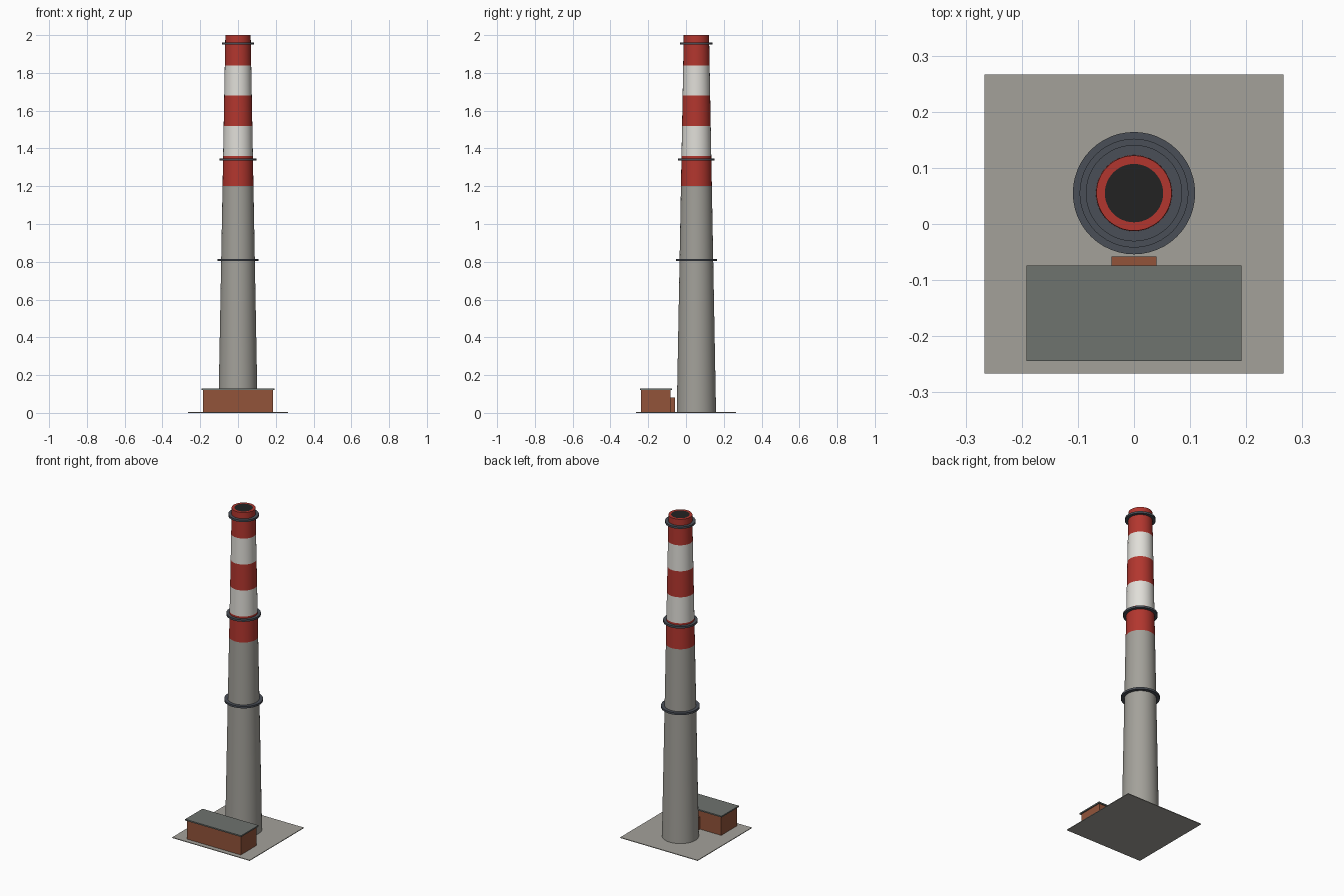
import bpy, bmesh, math

if "Cube" in bpy.data.objects:
    bpy.data.objects.remove(bpy.data.objects["Cube"])


def material(name, rgb):
    # sRGB bytes to linear values
    lin = [((c / 255 + 0.055) / 1.055) ** 2.4 for c in rgb]
    m = bpy.data.materials.new(name)
    m.use_nodes = True
    m.diffuse_color = (*lin, 1)
    m.node_tree.nodes["Principled BSDF"].inputs["Base Color"].default_value = (*lin, 1)
    return m


concrete = material("concrete", (163, 161, 154))
red = material("red_paint", (178, 54, 46))
white = material("white_paint", (224, 222, 216))
steel = material("dark_steel", (74, 79, 87))
brick = material("brick", (146, 84, 58))
roofing = material("roofing", (110, 115, 111))
soot = material("soot", (34, 34, 34))

CY = 0.055        # chimney axis in y
SIDES = 48
R_BASE, R_TOP, HEIGHT = 0.104, 0.067, 2.0


def radius_at(z):
    return R_BASE + (R_TOP - R_BASE) * z / HEIGHT


def box(name, x, y0, y1, z0, z1, mat):
    bpy.ops.mesh.primitive_cube_add(size=1, location=(0, (y0 + y1) / 2, (z0 + z1) / 2))
    ob = bpy.context.object
    ob.name = name
    ob.scale = (2 * x, y1 - y0, z1 - z0)
    bpy.ops.object.transform_apply(location=False, rotation=False, scale=True)
    ob.data.materials.append(mat)
    return ob


def lathe(name, profile, mats):
    """Revolve (radius, z, material index) points; zero radius closes with a fan."""
    bm = bmesh.new()
    rings = []
    for r, z, _ in profile:
        if r == 0:
            rings.append([bm.verts.new((0, 0, z))] * SIDES)
        else:
            rings.append([bm.verts.new((r * math.cos(a), r * math.sin(a), z))
                          for a in (2 * math.pi * i / SIDES for i in range(SIDES))])
    for (lo, hi, point) in zip(rings, rings[1:], profile[1:]):
        for i in range(SIDES):
            j = (i + 1) % SIDES
            corners = dict.fromkeys((lo[i], lo[j], hi[j], hi[i]))
            bm.faces.new(list(corners)).material_index = point[2]
    bmesh.ops.recalc_face_normals(bm, faces=bm.faces)
    mesh = bpy.data.meshes.new(name)
    bm.to_mesh(mesh)
    bm.free()
    for m in mats:
        mesh.materials.append(m)
    ob = bpy.data.objects.new(name, mesh)
    ob.location.y = CY
    bpy.context.collection.objects.link(ob)
    bpy.ops.object.select_all(action="DESELECT")
    ob.select_set(True)
    bpy.context.view_layer.objects.active = ob
    bpy.ops.object.shade_smooth_by_angle(angle=math.radians(30))
    return ob


# Ground slab
box("ground_slab", 0.266, -0.266, 0.266, 0, 0.004, concrete)

# Tapered shaft with painted warning bands and a dark mouth
profile = [(0, 0, 0), (R_BASE, 0, 0), (radius_at(1.2), 1.2, 0)]
for k in range(1, 6):
    z = 1.2 + 0.16 * k
    profile.append((radius_at(z), z, 1 if k % 2 else 2))
profile += [(0.052, HEIGHT, 1), (0, HEIGHT, 3)]
lathe("chimney_shaft", profile, [concrete, red, white, soot])

# Steel gallery rings
for name, z, r in (("lower_ring", 0.81, 0.109), ("middle_ring", 1.342, 0.097),
                   ("upper_ring", 1.956, 0.086)):
    inner = radius_at(z) - 0.004
    h = 0.006
    lathe(name, [(inner, z - h, 0), (r, z - h, 0), (r, z + h, 0),
                 (inner, z + h, 0), (inner, z - h, 0)], [steel])

# Boiler house, its roof and the flue duct
box("boiler_house", 0.185, -0.237, -0.081, 0.004, 0.12, brick)
box("boiler_house_roof", 0.192, -0.244, -0.074, 0.12, 0.128, roofing)
box("flue_duct", 0.04, -0.085, -0.058, 0.004, 0.082, brick)
